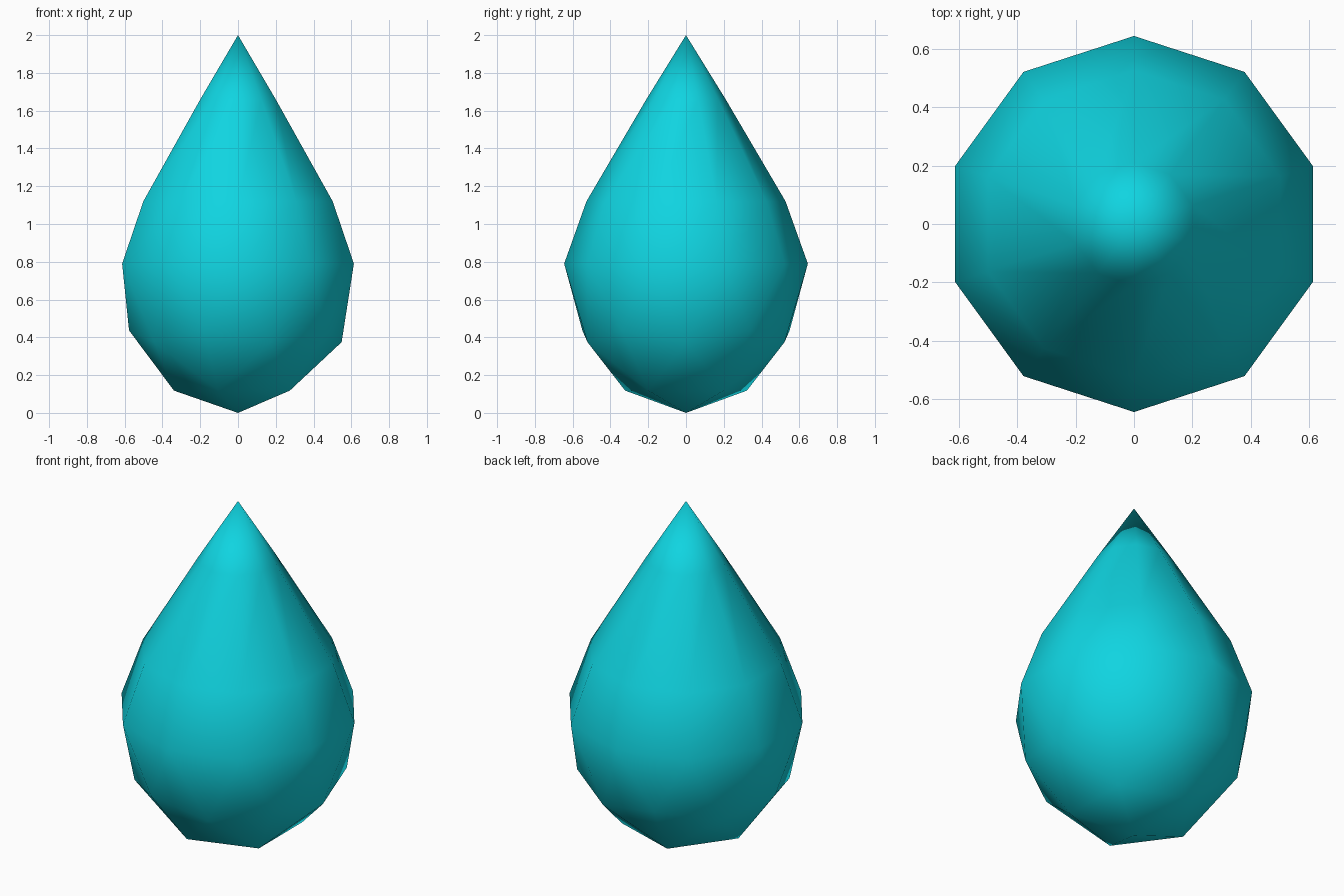
import bpy
import bmesh

cube = bpy.data.objects.get("Cube")
if cube:
    bpy.data.objects.remove(cube, do_unlink=True)

BELLY_RADIUS = 0.645
BELLY_HEIGHT = 0.79
# Shoulder and neck rings above the belly: (radius, height)
RINGS = [(0.527, 1.12), (0.21, 1.66)]
TIP_HEIGHT = 2.0

# Turquoise water
water = bpy.data.materials.new("turquoise")
water.use_nodes = True
colour = (0.005, 0.66, 0.75, 1.0)
water.diffuse_color = colour
water.node_tree.nodes["Principled BSDF"].inputs["Base Color"].default_value = colour

# Rounded bottom: lower half of an icosphere
bm = bmesh.new()
bmesh.ops.create_icosphere(bm, subdivisions=2, radius=1.0)
upper = [v for v in bm.verts if v.co.z > 0.01]
bmesh.ops.delete(bm, geom=upper, context='VERTS')
bmesh.ops.scale(bm, vec=(BELLY_RADIUS, BELLY_RADIUS, BELLY_HEIGHT), verts=bm.verts)
bmesh.ops.translate(bm, vec=(0, 0, BELLY_HEIGHT), verts=bm.verts)


def extrude_rim(radius_factor, height):
    """Extrude the open rim to a new height, scaling it about the axis."""
    rim = [e for e in bm.edges if e.is_boundary]
    new = bmesh.ops.extrude_edge_only(bm, edges=rim)["geom"]
    verts = [g for g in new if isinstance(g, bmesh.types.BMVert)]
    for v in verts:
        v.co.x *= radius_factor
        v.co.y *= radius_factor
        v.co.z = height
    return verts


# Tapering shoulder and neck
radius = BELLY_RADIUS
for ring_radius, height in RINGS:
    extrude_rim(ring_radius / radius, height)
    radius = ring_radius

# Pointed tip
tip = extrude_rim(0.0, TIP_HEIGHT)
bmesh.ops.pointmerge(bm, verts=tip, merge_co=(0, 0, TIP_HEIGHT))

bmesh.ops.recalc_face_normals(bm, faces=bm.faces)
for face in bm.faces:
    face.smooth = True

mesh = bpy.data.meshes.new("water_drop")
bm.to_mesh(mesh)
bm.free()
mesh.materials.append(water)
drop = bpy.data.objects.new("water_drop", mesh)
bpy.context.collection.objects.link(drop)
